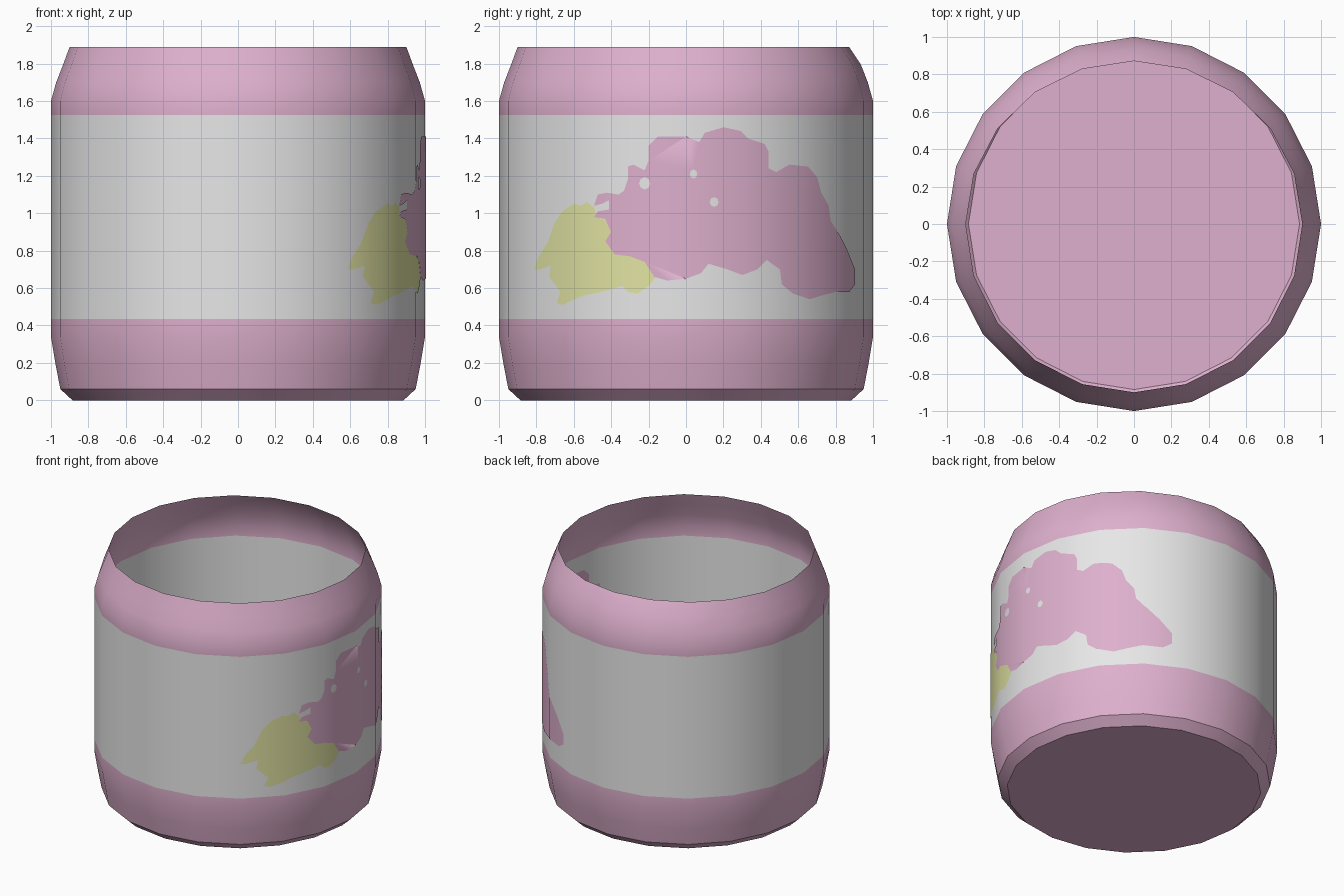
import bpy, bmesh, math
from mathutils import Vector

if "Cube" in bpy.data.objects:
    bpy.data.objects.remove(bpy.data.objects["Cube"])

SIDES = 20
STEP = 2 * math.pi / SIDES


def material(name, srgb):
    m = bpy.data.materials.new(name)
    lin = [((c / 255 + 0.055) / 1.055) ** 2.4 for c in srgb]
    m.diffuse_color = (*lin, 1)
    m.use_nodes = True
    m.node_tree.nodes["Principled BSDF"].inputs["Base Color"].default_value = m.diffuse_color
    return m


pink = material("pink", (222, 176, 205))
white = material("white", (240, 240, 240))
yellow = material("pale_yellow", (226, 228, 163))


# Cup body: a single-walled revolved profile (radius, height), open at the top
PROFILE = [(0.885, 0), (0.95, 0.06), (0.975, 0.19), (1, 0.34), (1, 0.435),
           (1, 1.525), (1, 1.6), (0.972, 1.7), (0.935, 1.795), (0.9, 1.89)]


def make_body():
    bm = bmesh.new()
    rings = []
    for r, z in PROFILE:
        ring = []
        for k in range(SIDES):
            x, y = r * math.cos(k * STEP), r * math.sin(k * STEP)
            if z > 1.88 and y > 0:      # the mouth leans in slightly at the back
                y *= 0.968
            ring.append(bm.verts.new((x, y, z)))
        rings.append(ring)
    for a, b in zip(rings, rings[1:]):
        for k in range(SIDES):
            n = (k + 1) % SIDES
            bm.faces.new((a[k], a[n], b[n], b[k]))
    bm.faces.new(rings[0][::-1])
    # White middle band, pink above and below
    for f in bm.faces:
        f.material_index = 1 if 0.435 < f.calc_center_median().z < 1.525 else 0
    me = bpy.data.meshes.new("cup_body")
    bm.to_mesh(me)
    bm.free()
    me.materials.append(pink)
    me.materials.append(white)
    ob = bpy.data.objects.new("cup_body", me)
    bpy.context.collection.objects.link(ob)
    bpy.context.view_layer.objects.active = ob
    ob.select_set(True)
    bpy.ops.object.shade_smooth_by_angle(angle=math.radians(30))
    ob.select_set(False)


def wall_point(y):
    """x on the faceted right wall and the smooth normal there."""
    k = min(max(math.floor(math.asin(y) / STEP), -5), 4)
    a, b = k * STEP, (k + 1) * STEP
    t = (y - math.sin(a)) / (math.sin(b) - math.sin(a))
    x = math.cos(a) * (1 - t) + math.cos(b) * t
    return x, Vector((x, y, 0)).normalized()


def decal(name, loops, mat, offset):
    """Thin painted plate wrapped on the right wall; negative offset = inside."""
    bm = bmesh.new()
    for loop in loops:
        vs = [bm.verts.new((0, y, z)) for y, z in loop]
        for i, v in enumerate(vs):
            bm.edges.new((vs[i - 1], v))
    bmesh.ops.triangle_fill(bm, edges=bm.edges[:], use_beauty=True, normal=(1, 0, 0))
    for k in range(-4, 5):              # crease at the facet edges
        bmesh.ops.bisect_plane(bm, geom=bm.verts[:] + bm.edges[:] + bm.faces[:],
                               plane_co=(0, math.sin(k * STEP), 0), plane_no=(0, 1, 0))
    side = 1 if offset > 0 else -1
    bm.normal_update()
    for f in bm.faces:
        f.smooth = True
        if f.normal.x * side < 0:
            f.normal_flip()
    normals = []
    for v in bm.verts:
        x, n = wall_point(v.co.y)
        v.co.x = x
        v.co += n * offset
        normals.append(n * side)
    me = bpy.data.meshes.new(name)
    bm.to_mesh(me)
    bm.free()
    me.materials.append(mat)
    me.normals_split_custom_set_from_vertices(normals)
    bpy.context.collection.objects.link(bpy.data.objects.new(name, me))


def oval(y, z, ry, rz):
    return [(y + ry * math.cos(i * math.pi / 4), z + rz * math.sin(i * math.pi / 4))
            for i in range(8)]


# Painted outlines (y, z) as seen from the right
CLOUD = [(-.49, 1.04), (-.47, 1.10), (-.42, 1.11), (-.36, 1.10), (-.33, 1.12),
         (-.31, 1.18), (-.31, 1.25), (-.28, 1.26), (-.22, 1.23), (-.20, 1.28),
         (-.20, 1.36), (-.15, 1.41), (.00, 1.41), (.07, 1.38), (.10, 1.43),
         (.20, 1.46), (.29, 1.44), (.33, 1.40), (.42, 1.37), (.44, 1.33),
         (.44, 1.24), (.48, 1.22), (.55, 1.26), (.65, 1.25), (.70, 1.19),
         (.72, 1.11), (.76, 1.04), (.77, .96), (.82, .88), (.86, .80),
         (.90, .70), (.90, .62), (.87, .58), (.80, .58), (.72, .56),
         (.66, .54), (.57, .57), (.51, .62), (.50, .70), (.43, .75),
         (.38, .70), (.30, .67), (.22, .70), (.12, .73), (.08, .68),
         (.00, .65), (-.10, .64), (-.17, .66), (-.22, .74), (-.30, .77),
         (-.38, .78), (-.43, .85), (-.40, .90), (-.43, .97), (-.49, .98),
         (-.47, 1.01), (-.41, 1.02), (-.41, 1.07), (-.45, 1.05)]
HOLES = [oval(-.22, 1.16, .03, .033), oval(.04, 1.21, .02, .024), oval(.15, 1.06, .024, .026)]
PATCH = [(-.81, .70), (-.79, .76), (-.74, .84), (-.70, .95), (-.66, 1.01),
         (-.60, 1.05), (-.56, 1.04), (-.53, 1.06), (-.49, 1.03), (-.48, .98),
         (-.42, .96), (-.38, .85), (-.30, .77), (-.22, .75), (-.16, .66),
         (-.20, .61), (-.26, .57), (-.31, .58), (-.34, .61), (-.45, .58),
         (-.55, .56), (-.66, .51), (-.69, .52), (-.67, .58), (-.73, .66),
         (-.72, .72), (-.78, .70)]

make_body()
# The paint shows on both faces of the thin wall
for side, sign in (("outside", 1), ("inside", -1)):
    decal("yellow_patch_" + side, [PATCH], yellow, 0.002 * sign)
    decal("pink_patch_" + side, [CLOUD] + HOLES, pink, 0.004 * sign)
